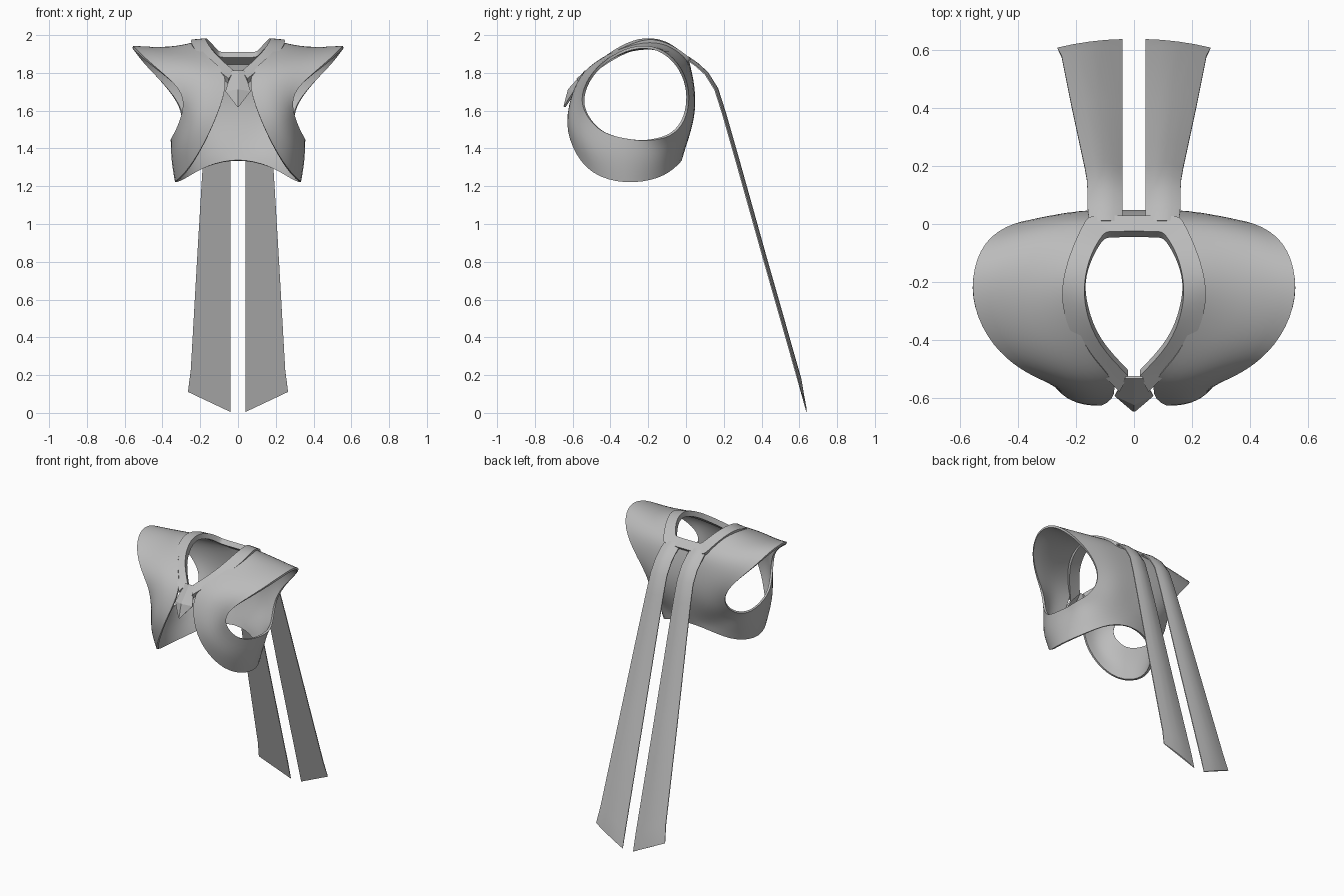
import bpy, bmesh, math
from mathutils import Vector

if "Cube" in bpy.data.objects:
    bpy.data.objects.remove(bpy.data.objects["Cube"], do_unlink=True)

GREY = (0.5, 0.5, 0.5, 1.0)
fabric = bpy.data.materials.new("grey_fabric")
fabric.use_nodes = True
fabric.diffuse_color = GREY
fabric.node_tree.nodes["Principled BSDF"].inputs["Base Color"].default_value = GREY


def grid_mesh(rows, closed=False, caps=False):
    """Skin rows of points; closed joins the last column to the first."""
    bm = bmesh.new()
    verts = [[bm.verts.new(p) for p in row] for row in rows]
    count = len(rows[0])
    for low, high in zip(verts, verts[1:]):
        for i in range(count if closed else count - 1):
            j = (i + 1) % count
            bm.faces.new((low[i], low[j], high[j], high[i]))
    if caps:
        bm.faces.new(verts[0])
        bm.faces.new(verts[-1])
        bmesh.ops.recalc_face_normals(bm, faces=bm.faces)
    return bm


def finish(name, bm, levels=0, thickness=0.0, offset=0.0, angle=40):
    """Make the object, mirror it across x, smooth and thicken it."""
    mesh = bpy.data.meshes.new(name)
    bm.to_mesh(mesh)
    bm.free()
    mesh.materials.append(fabric)
    obj = bpy.data.objects.new(name, mesh)
    bpy.context.collection.objects.link(obj)
    mirror = obj.modifiers.new("mirror", 'MIRROR')
    mirror.merge_threshold = 0.001
    if levels:
        sub = obj.modifiers.new("smooth", 'SUBSURF')
        sub.levels = sub.render_levels = levels
        sub.boundary_smooth = 'PRESERVE_CORNERS'
    if thickness:
        solid = obj.modifiers.new("thickness", 'SOLIDIFY')
        solid.thickness = thickness
        solid.offset = offset
    bpy.ops.object.select_all(action='DESELECT')
    obj.select_set(True)
    bpy.context.view_layer.objects.active = obj
    bpy.ops.object.convert(target='MESH')
    bpy.ops.object.shade_smooth_by_angle(angle=math.radians(angle))
    return obj


# Vest: rings around one armhole, each running from the front of the neck
# over the shoulder, down the back, along the hem and up the front edge
vest_edge = [
    (.04, -.56, 1.78), (.14, -.47, 1.86), (.20, -.36, 1.92), (.22, -.22, 1.97),
    (.20, -.10, 1.95), (.15, -.01, 1.88), (0, .02, 1.85), (0, .05, 1.65),
    (0, .02, 1.5), (0, -.02, 1.35), (.17, -.05, 1.31), (.28, -.14, 1.24),
    (.35, -.32, 1.21), (.28, -.50, 1.26), (.19, -.6, 1.4), (.11, -.64, 1.57)]
vest_middle = [
    (.17, -.59, 1.75), (.25, -.51, 1.84), (.34, -.38, 1.9), (.37, -.23, 1.93),
    (.34, -.10, 1.92), (.30, 0, 1.87), (.22, .04, 1.76), (.18, .05, 1.62),
    (.18, .03, 1.5), (.20, -.02, 1.42), (.28, -.09, 1.37), (.33, -.17, 1.34),
    (.36, -.33, 1.34), (.32, -.5, 1.38), (.26, -.59, 1.46), (.2, -.63, 1.58)]
armhole = [
    (.30, -.54, 1.71), (.39, -.50, 1.79), (.49, -.42, 1.87), (.56, -.29, 1.94),
    (.56, -.15, 1.94), (.50, -.04, 1.85), (.38, .01, 1.73), (.30, .01, 1.62),
    (.29, -.02, 1.53), (.32, -.08, 1.47), (.35, -.15, 1.45), (.35, -.22, 1.44),
    (.35, -.32, 1.45), (.33, -.44, 1.48), (.3, -.51, 1.55), (.28, -.55, 1.63)]
finish("vest", grid_mesh([vest_edge, vest_middle, armhole], closed=True),
       levels=2, thickness=0.014)

# Collar: a raised band with a square back and a pointed front
collar_inner = [
    (0, -.025, 1.91), (.09, -.025, 1.91), (.105, -.03, 1.915), (.15, -.1, 1.97),
    (.175, -.2, 1.99), (.17, -.3, 1.97), (.125, -.42, 1.9), (.02, -.525, 1.81)]
collar_outer = [
    (0, .03, 1.87), (.15, .03, 1.87), (.165, .02, 1.88), (.21, -.07, 1.95),
    (.25, -.19, 1.99), (.25, -.3, 1.95), (.2, -.43, 1.89), (.05, -.58, 1.77)]
finish("collar", grid_mesh([collar_inner, collar_outer]),
       levels=2, thickness=0.035, offset=-1)

# Tie: a small faceted pendant below the collar point
tie_ridge = [(0, -.53, 1.81), (0, -.62, 1.71), (0, -.643, 1.62)]
tie_side = [(.03, -.53, 1.81), (.065, -.59, 1.70), (.002, -.643, 1.62)]
finish("tie", grid_mesh([tie_side, tie_ridge]), thickness=0.012, angle=10)

# Ribbon tails: flat inside, arched outside, cut on a slant at the end
path = [(0, 1.87), (.05, 1.835), (.10, 1.79), (.15, 1.71), (.19, 1.585),
        (.26, 1.34), (.40, .84), (.605, .12), (.637, .005)]
outer_x = [.155, .16, .16, .163, .17, .185, .215, .25, .265]
last = len(path) - 1
ribbon = []
for i, (y, z) in enumerate(path):
    before, after = path[max(i - 1, 0)], path[min(i + 1, last)]
    along = Vector((0, after[0] - before[0], after[1] - before[1])).normalized()
    out = Vector((0, -along.z, along.y))
    slant = 0.11 if i >= last - 1 else 0
    row = []
    for side, lift in ((0, 0), (0, .006), (.25, .018), (.5, .022),
                       (.75, .018), (1, .006), (1, 0)):
        if i == last:
            lift *= 0.4
        x = 0.04 + (outer_x[i] - 0.04) * side
        row.append(Vector((x, y, z)) - along * slant * side + out * lift)
    ribbon.append(row)
finish("ribbon_tails", grid_mesh(ribbon, closed=True, caps=True))
